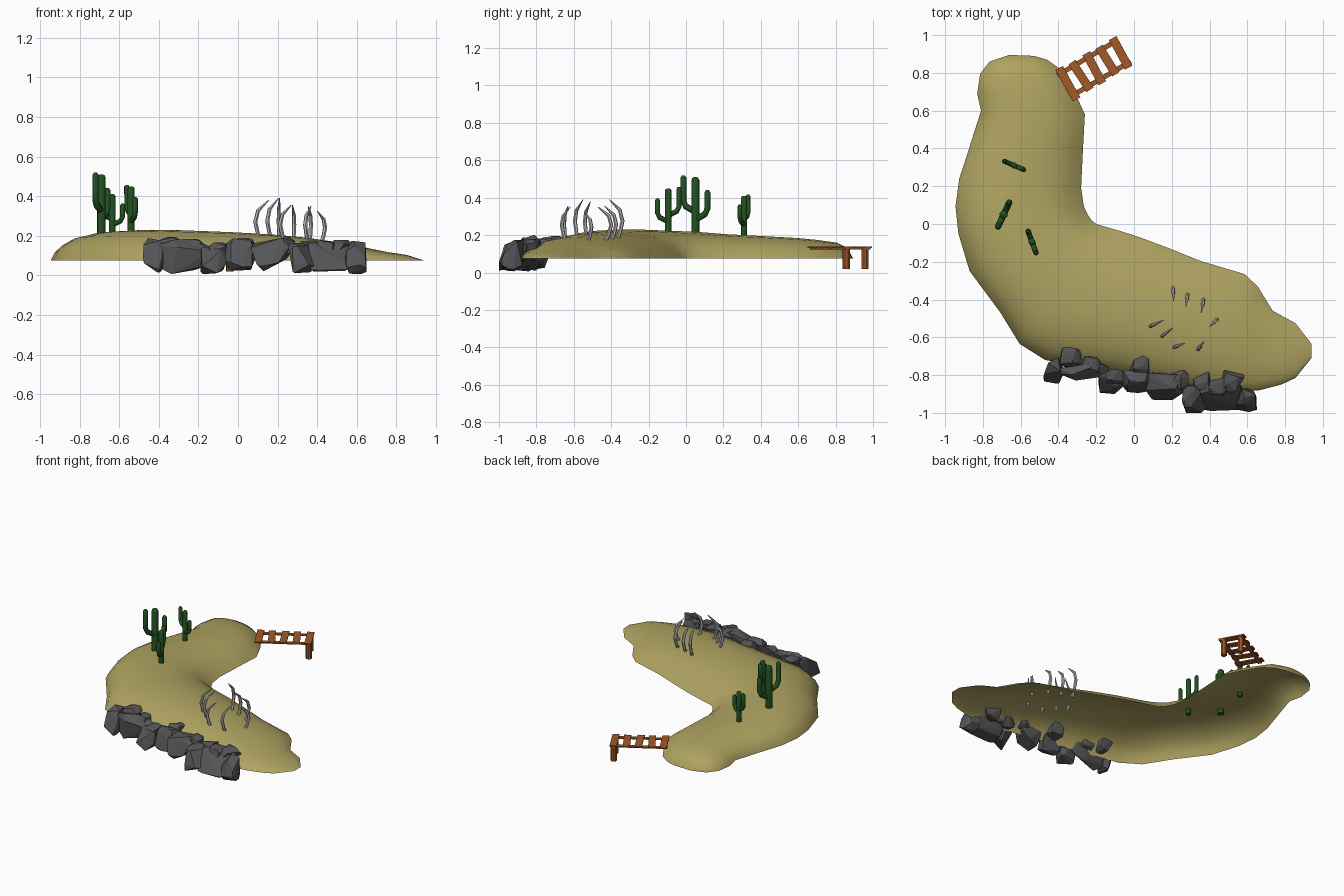
import bpy, bmesh, math, random
from mathutils import Vector

if "Cube" in bpy.data.objects:
    bpy.data.objects.remove(bpy.data.objects["Cube"])

random.seed(4)

def mat(name, c):
    m = bpy.data.materials.new(name)
    m.diffuse_color = (*c, 1)
    m.use_nodes = True
    m.node_tree.nodes["Principled BSDF"].inputs["Base Color"].default_value = m.diffuse_color
    return m

SAND = mat("sand", (0.43, 0.37, 0.12))
GREEN = mat("cactus_green", (0.015, 0.08, 0.015))
WOOD = mat("wood", (0.36, 0.10, 0.02))
STONE = mat("stone", (0.09, 0.09, 0.095))
BONE = mat("bone", (0.48, 0.48, 0.5))

def finish(bm, name, m, smooth=False):
    me = bpy.data.meshes.new(name)
    bmesh.ops.recalc_face_normals(bm, faces=bm.faces)
    bm.to_mesh(me)
    bm.free()
    me.materials.append(m)
    for p in me.polygons:
        p.use_smooth = smooth
    ob = bpy.data.objects.new(name, me)
    bpy.context.collection.objects.link(ob)
    return ob

def tube(bm, path, radii, sides):
    """Closed tube through the path points."""
    pts = [Vector(p) for p in path]
    rings = []
    for i, p in enumerate(pts):
        t = (pts[min(i + 1, len(pts) - 1)] - pts[max(i - 1, 0)]).normalized()
        ref = Vector((0.31, 0.95, 0)) if abs(t.z) > 0.5 else Vector((0, 0, 1))
        u = t.cross(ref).normalized()
        if abs(t.z) <= 0.5:
            u = u.cross(t)
        v = t.cross(u)
        rings.append([bm.verts.new(p + radii[i] * (u * math.cos(a) + v * math.sin(a)))
                      for a in (2 * math.pi * k / sides for k in range(sides))])
    for a, b in zip(rings, rings[1:]):
        # match the ring starts so bends do not twist
        off = min(range(sides), key=lambda s: sum((a[k].co - b[(k + s) % sides].co).length for k in range(sides)))
        for k in range(sides):
            n = (k + 1) % sides
            bm.faces.new((a[k], a[n], b[(n + off) % sides], b[(k + off) % sides]))
    bm.faces.new(rings[0])
    bm.faces.new(rings[-1])

# Island: open dome skinned across outer edge / inner edge pairs (ox, oy, ix, iy, height)
SECTIONS = [
    (-.66, .895, -.53, .89, 0), (-.765, .86, -.46, .87, .055), (-.815, .795, -.39, .82, .085),
    (-.83, .69, -.315, .70, .10), (-.81, .60, -.26, .58, .11), (-.87, .41, -.27, .40, .12),
    (-.925, .24, -.28, .19, .13), (-.945, .095, -.265, .09, .14), (-.93, -.05, -.245, .05, .145),
    (-.87, -.25, -.225, .02, .15), (-.71, -.465, -.20, 0, .155), (-.605, -.635, -.15, -.015, .155),
    (-.47, -.72, -.08, -.035, .153), (-.08, -.79, .03, -.07, .143), (.15, -.83, .19, -.13, .132),
    (.35, -.87, .35, -.195, .115), (.52, -.89, .585, -.265, .085), (.665, -.88, .655, -.33, .062),
    (.78, -.85, .735, -.46, .042), (.855, -.815, .855, -.525, .028), (.94, -.71, .94, -.635, 0)]
ACROSS = [(0, 0), (.03, .3), (.09, .56), (.18, .8), (.32, .96), (.47, 1), (.63, .93), (.78, .74), (.9, .45), (1, 0)]
bm = bmesh.new()
rows = [[bm.verts.new((ox + (ix - ox) * t, oy + (iy - oy) * t, .075 + h * f)) for t, f in ACROSS]
        for ox, oy, ix, iy, h in SECTIONS]
for a, b in zip(rows, rows[1:]):
    for k in range(len(ACROSS) - 1):
        bm.faces.new((a[k], a[k + 1], b[k + 1], b[k]))
island = finish(bm, "sand_island", SAND, True)
if sum(p.normal.z for p in island.data.polygons) < 0:
    island.data.flip_normals()

# Rocks along the front shore: (x, y, z, half sizes)
ROCKS = [
    (-.43, -.775, .10, .055, .055, .09), (-.27, -.795, .095, .14, .05, .09), (-.13, -.83, .075, .07, .05, .075),
    (.01, -.83, .105, .08, .05, .085), (.17, -.86, .11, .11, .06, .09), (.315, -.925, .085, .07, .07, .085),
    (.46, -.915, .095, .13, .065, .08), (.60, -.915, .09, .06, .065, .085),
    (-.34, -.73, .14, .06, .055, .055), (-.23, -.77, .14, .055, .05, .045), (-.10, -.82, .12, .05, .04, .05),
    (.03, -.775, .14, .055, .055, .05), (.23, -.85, .15, .06, .055, .05), (.36, -.85, .13, .05, .055, .05),
    (.52, -.845, .13, .065, .065, .05), (.44, -.88, .135, .05, .05, .045)]
bm = bmesh.new()
for x, y, z, sx, sy, sz in ROCKS:
    vs = []
    for k in range(20):
        d = Vector([random.gauss(0, 1) for _ in range(3)]).normalized()
        d = Vector([math.copysign(abs(c) ** .55, c) for c in d])
        pz = max(0, z + d.z * sz)
        lean = .35 * (pz - .1)
        vs.append(bm.verts.new((x + d.x * sx, max(-1, y + d.y * sy + lean), pz)))
    res = bmesh.ops.convex_hull(bm, input=vs)
    junk = {g for g in res["geom_interior"] + res["geom_unused"] if isinstance(g, bmesh.types.BMVert)}
    bmesh.ops.delete(bm, geom=list(junk), context='VERTS')
finish(bm, "shore_rocks", STONE)

# Cacti: trunk with one high and one low arm
def cactus(name, x, y, z, h, ax, ay):
    d = Vector((ax, ay, 0)).normalized()
    o = Vector((x, y, z))
    up = Vector((0, 0, h))
    r, out = .055 * h + .006, .15 * h + .026
    bm = bmesh.new()
    tube(bm, [o - Vector((0, 0, .03)), o + up * .94, o + up * .98, o + up], [r, r, r * .8, r * .4], 8)
    for s, low, top in ((1, .38, 1.03), (-1, .24, .77)):
        e, q = d * s * out, r * .75
        tube(bm, [o + up * low, o + e * .8 + up * (low + .1), o + e + up * (low + .2),
                  o + e + up * (top - .04), o + e + up * top], [q, q, q, q, q * .5], 8)
    finish(bm, name, GREEN, True)

cactus("cactus_tall", -.69, .05, .21, .30, -.03, -.065)
cactus("cactus_middle", -.54, -.095, .215, .235, -.02, .055)
cactus("cactus_short", -.635, .31, .205, .205, -.065, .028)
bpy.ops.object.select_all(action='DESELECT')
for ob in bpy.data.objects:
    if ob.name.startswith("cactus"):
        ob.select_set(True)
        bpy.context.view_layer.objects.active = ob
bpy.ops.object.shade_smooth_by_angle(angle=math.radians(50))

# Rib bones: (outer x, y, inner tip x, y, tip z), bowed outwards
RIBS = [
    (.078, -.545, .155, -.51, .38), (.14, -.60, .205, -.55, .39), (.205, -.655, .27, -.63, .355),
    (.335, -.67, .37, -.62, .35), (.445, -.50, .40, -.545, .325), (.37, -.39, .355, -.47, .35),
    (.285, -.365, .275, -.435, .355), (.205, -.33, .21, -.41, .39)]
for n, (ox, oy, tx, ty, tz) in enumerate(RIBS):
    bm = bmesh.new()
    h = tz - .16
    path = [(ox + (tx - ox) * s, oy + (ty - oy) * s, .16 + h * f)
            for s, f in ((.58, 0), (.3, .22), (.12, .5), (.3, .76), (1, 1))]
    tube(bm, path, [.011, .010, .011, .010, .002], 6)
    finish(bm, f"rib_bone_{n + 1}", BONE)

# Dock: slats over two rails with posts at the outer end
A = math.radians(30.3)
U, P = Vector((math.cos(A), math.sin(A), 0)), Vector((math.sin(A), -math.cos(A), 0))
START = Vector((-.372, .73, 0))

def board(bm, u, p, z, lu, lp, lz, turn=0):
    ca, sa = math.cos(turn), math.sin(turn)
    for v in bmesh.ops.create_cube(bm, size=1)["verts"]:
        a, b, c = v.co.x * lu, v.co.y * lp, v.co.z * lz
        v.co = START + U * (u + a * ca - b * sa) + P * (p + a * sa + b * ca) + Vector((0, 0, z + c))

bm = bmesh.new()
for k, (turn, w) in enumerate(((.02, .19), (-.05, .175), (.04, .18), (-.03, .17), (.03, .178))):
    board(bm, .025 + k * .081, 0, .136, .046, w, .008, turn)
finish(bm, "dock_slats", WOOD)
bm = bmesh.new()
for s in (-1, 1):
    board(bm, .187, s * .066, .128, .37, .026, .008)
finish(bm, "dock_rails", WOOD)
bm = bmesh.new()
for s in (-1, 1):
    q = START + U * .35 + P * s * .058
    tube(bm, [q + Vector((0, 0, .02)), q + Vector((0, 0, .138))], [.02, .02], 8)
finish(bm, "dock_posts", WOOD)
